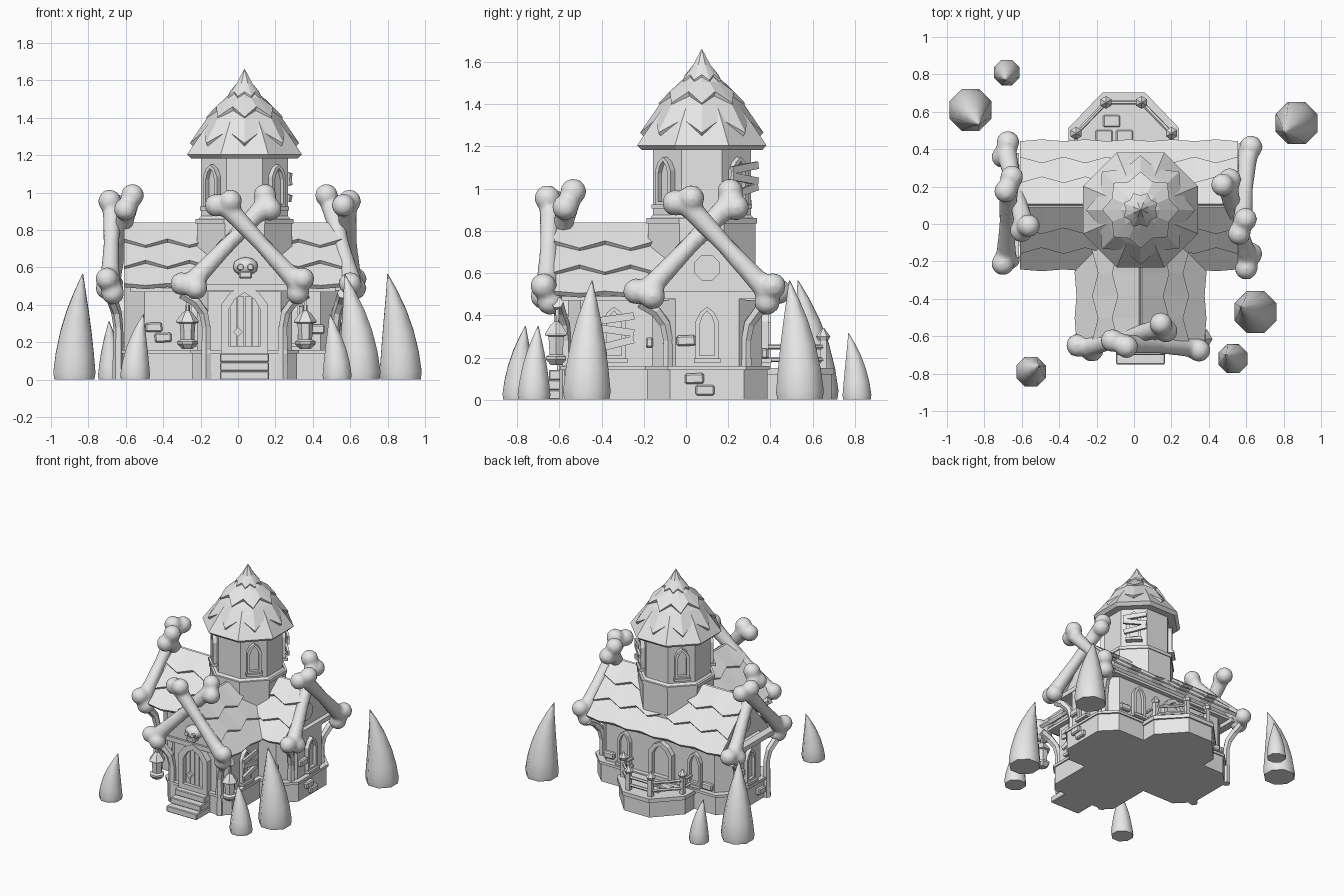
import bpy, bmesh, math, random
from mathutils import Matrix, Vector

if "Cube" in bpy.data.objects:
    bpy.data.objects.remove(bpy.data.objects["Cube"])

random.seed(4)
GREY = bpy.data.materials.new("stone grey")
GREY.diffuse_color = (0.8, 0.8, 0.8, 1)
GREY.use_nodes = True
GREY.node_tree.nodes["Principled BSDF"].inputs["Base Color"].default_value = GREY.diffuse_color


def finish(name, bm, M=Matrix(), smooth=False):
    bmesh.ops.recalc_face_normals(bm, faces=bm.faces)
    me = bpy.data.meshes.new(name)
    bm.to_mesh(me)
    bm.free()
    me.transform(M)
    me.materials.append(GREY)
    for p in me.polygons:
        p.use_smooth = smooth and len(p.vertices) < 5
    ob = bpy.data.objects.new(name, me)
    bpy.context.collection.objects.link(ob)
    return ob


def frame(x, y, z, deg=0):
    """Wall frame: local -y points out of the wall, 0 faces the front."""
    return Matrix.Translation((x, y, z)) @ Matrix.Rotation(math.radians(deg), 4, 'Z')


def box(name, c, size, M=Matrix(), tilt=0, bevel=0.0):
    bm = bmesh.new()
    T = Matrix.Translation(c) @ Matrix.Rotation(math.radians(tilt), 4, 'Y') @ Matrix.Diagonal((*size, 1))
    bmesh.ops.create_cube(bm, size=1, matrix=T)
    if bevel:
        bmesh.ops.bevel(bm, geom=bm.edges[:], offset=bevel, segments=1, affect='EDGES')
    return finish(name, bm, M)


def loft(name, rings, M=Matrix(), smooth=False, bm=None):
    """Closed solid through rings of equal point counts."""
    own = bm is None
    bm = bm or bmesh.new()
    vs = [[bm.verts.new(p) for p in r] for r in rings]
    n = len(vs[0])
    for a, b in zip(vs, vs[1:]):
        for i in range(n):
            bm.faces.new((a[i], a[(i + 1) % n], b[(i + 1) % n], b[i]))
    bm.faces.new(vs[0])
    bm.faces.new(vs[-1])
    return finish(name, bm, M, smooth) if own else None


def prism(name, pts, z0, z1, M=Matrix()):
    return loft(name, [[(x, y, z) for x, y in pts] for z in (z0, z1)], M)


def tube_rings(path, radii, sides):
    path = [Vector(p) for p in path]
    rings = []
    for i, p in enumerate(path):
        d = path[min(i + 1, len(path) - 1)] - path[max(i - 1, 0)]
        q = Vector((0, 0, 1)).rotation_difference(d)
        rings.append([p + q @ Vector((radii[i] * math.cos(a), radii[i] * math.sin(a), 0))
                      for a in (2 * math.pi * (k + .5) / sides for k in range(sides))])
    return rings


def chamfered(x0, x1, y0, y1, c):
    return [(x0 + c, y0), (x1 - c, y0), (x1, y0 + c), (x1, y1 - c),
            (x1 - c, y1), (x0 + c, y1), (x0, y1 - c), (x0, y0 + c)]


def octagon(r, z, turn=22.5, c=(0.035, 0.075)):
    return [(c[0] + r * math.cos(math.radians(turn + 45 * i)),
             c[1] + r * math.sin(math.radians(turn + 45 * i)), z) for i in range(8)]


def arch_frame(name, w, h, M, bar=0.02, depth=0.03):
    """Pointed frame around a recessed pane."""
    shape = lambda w, h, b: [(-w, b), (w, b), (w, h * .72), (w * .6, h * .9), (0, h),
                             (-w * .6, h * .9), (-w, h * .72)]
    o, i = shape(w, h, 0), shape(w - bar, h - bar, bar)
    bm = bmesh.new()
    loops = [[bm.verts.new((x, y, z)) for x, z in s] for s, y in
             ((o, 0.01), (o, -depth), (i, -depth), (i, 0.01))]
    for a, b in zip(loops, loops[1:]):
        for k in range(7):
            bm.faces.new((a[k], a[(k + 1) % 7], b[(k + 1) % 7], b[k]))
    finish(name + "_frame", bm, M)
    loft(name + "_pane", [[(x, y, z) for x, z in i] for y in (0.005, -0.006)], M)


def boards(name, M, h):
    for k, (z, t) in enumerate(((.3, -14), (.55, 8), (.78, -8))):
        box(f"{name}_{k}", (0.01, -0.045, h * z), (0.17, 0.018, 0.035), M, t)


def window(name, M, w=0.055, h=0.25, boarded=False):
    arch_frame(name, w, h, M)
    box(name + "_sill", (0, -0.02, -0.005), (w * 2.3, 0.05, 0.02), M)
    if boarded:
        boards(name + "_board", M, h)


# Horn spikes around the house: base x, base y, radius, tip x, tip y, height
for k, (bx, by, r, tx, ty, h) in enumerate((
        (-.875, .61, .122, -.83, .53, .565), (.87, .54, .122, .8, .49, .565),
        (.65, -.47, .122, .57, -.445, .565), (.53, -.72, .084, .49, -.70, .35),
        (-.55, -.79, .086, -.505, -.76, .35), (-.68, .81, .074, -.69, .77, .315))):
    ts = (0, .07, .25, .45, .65, .84, 1)
    path = [(bx + (tx - bx) * t * t, by + (ty - by) * t * t, h * t) for t in ts]
    rings = tube_rings(path, [r * f for f in (.95, 1, .9, .74, .52, .26, .02)], 8)
    rings[0] = [(p.x, p.y, 0) for p in rings[0]]
    loft(f"horn_spike_{k}", rings, smooth=True)

# Walls and plinths of the crossed wings
for nm, rect, c in (("main", (-.61, .55, -.16, .36), .11), ("front", (-.22, .29, -.56, .1), .06)):
    x0, x1, y0, y1 = rect
    prism(nm + "_walls", chamfered(*rect, c), 0, .5)
    prism(nm + "_plinth", chamfered(x0 - .025, x1 + .025, y0 - .025, y1 + .025, c), 0, .14)
    prism(nm + "_plinth_lip", chamfered(x0 - .035, x1 + .035, y0 - .035, y1 + .035, c), .14, .16)


# Gabled roofs: ridge along local x, three rows of pointed shingles per slope
def gable_roof(name, M, x0, x1, teeth, half=.32, ridge=.83, eave=.485):
    slope = Vector((0, half, eave - ridge))
    up = Vector((0, ridge - eave, half)).normalized()
    loft(name + "_gable", [[(x, -half * .92, .47), (x, half * .92, .47), (x, half * .92, .49), (x, 0, ridge),
                            (x, -half * .92, .49)] for x in (x0 + .035, x1 - .035)], M)
    for side in (1, -1):
        for row, (a, b, zig) in enumerate(((0, .30, .10), (.28, .63, .10), (.6, .99, .03))):
            bm = bmesh.new()
            prev = None
            for j in range(2 * teeth + 1):
                x = x0 + (x1 - x0) * j / (2 * teeth)
                z = b + zig * ((j + row) % 2)
                p, q = slope * a, slope * z + up * .024
                cur = [bm.verts.new((x, v.y * side, v.z + ridge)) for v in (p, q)]
                if prev:
                    bm.faces.new((prev[0], cur[0], cur[1], prev[1]) if side < 0 else
                                 (prev[1], cur[1], cur[0], prev[0]))
                prev = cur
            ob = finish(f"{name}_shingles_{row}", bm, M)
            sol = ob.modifiers.new("thick", 'SOLIDIFY')
            sol.thickness, sol.offset = .026, 0


gable_roof("main_roof", frame(0, .1, 0), -.61, .555, 5)
gable_roof("front_roof", frame(.035, 0, 0, 90), -.625, .1, 3)


# Crossed bones, gable beam, medallion and curved posts at three gable ends
def bone(name, a, b, M):
    a, b = Vector(a), Vector(b)
    d = (b - a).normalized()
    s = d.cross(Vector((0, 1, 0))).normalized()
    bm = bmesh.new()
    loft("", tube_rings([a.lerp(b, t) for t in (0, .2, .5, .8, 1)], (.058, .05, .043, .05, .056), 10), bm=bm)
    for p, e in ((a, -1), (b, 1)):
        for k in (-1, 1):
            c = p + s * k * .036 + d * e * (.012 + .018 * k) + Vector((0, k * .016, 0))
            bmesh.ops.create_icosphere(bm, subdivisions=2, radius=.064, matrix=Matrix.Translation(c))
    ob = finish(name, bm, M, True)
    rm = ob.modifiers.new("blend", 'REMESH')
    rm.mode, rm.voxel_size, rm.use_smooth_shade = 'VOXEL', .014, True
    sm = ob.modifiers.new("soften", 'SMOOTH')
    sm.factor, sm.iterations = .5, 4


ends = (("front", frame(.035, -.59, 0, 0), .04, .235, -.56 + .59),
        ("right", frame(.53, .1, 0, 90), .05, .215, .02),
        ("left", frame(-.62, .1, 0, -90), .035, .215, -.01))
for nm, M, lean, px, wall in ends:
    bone(nm + "_bone_over", (.29, -.03 - lean, .51), (-.105, -.05, .935), M)
    bone(nm + "_bone_under", (-.29, -.03 - lean, .51), (.115, .035, .94), M)
    box(nm + "_gable_beam", (0, wall - .015, .495), (.56, .06, .035), M)
    for s in (-1, 1):
        post = [(s * x, y + wall, z) for x, y, z in ((px - .03, -.01, 0), (px - .03, -.01, .28),
                (px - .015, -.02, .36), (px + .03, -.04, .42), (px + .1, -.05, .46))]
        loft(nm + "_post", tube_rings(post, (.032, .026, .028, .03, .03), 6), M)
for nm, M in (("right", frame(.525, .1, .625, 90)), ("left", frame(-.58, .1, .625, -90))):
    loft(nm + "_medallion", [[(.065 * math.cos(a), y, .065 * math.sin(a)) for a in
         (math.pi * (k + .5) / 4 for k in range(8))] for y in (.02, -.012)], M)

# Tower with flared foot and layered star-edged roof
ap = 1 / math.cos(math.pi / 8)
loft("tower", [octagon(r * ap, z) for r, z in ((.255, .5), (.255, .85), (.232, .875), (.232, 1.22))])
loft("tower_ledge", [octagon(.262 * ap, z) for z in (.835, .86)])
for k in range(4):
    a = 45 + 90 * k
    M = frame(.035 + .232 * math.sin(math.radians(a)), .075 - .232 * math.cos(math.radians(a)), .92, a)
    window(f"tower_window_{k}", M, .052, .23, boarded=(a == 135))


def star_tier(name, top, mid, low, turn, drop):
    """Cone tier whose lower rim alternates between long points and notches."""
    def ring(r, z, zig=0):
        pts = []
        for i in range(16):
            f = 1 - zig if i % 2 else 1
            if not zig:
                f = math.cos(math.pi / 8) if i % 2 else 1
            a = math.radians(turn + 22.5 * i)
            pts.append((.035 + r * f * math.cos(a), .075 + r * f * math.sin(a), z + (drop if zig and i % 2 else 0)))
        return pts
    loft(name, [ring(*top), ring(*mid), ring(*low, .2 if drop else 0),
                [(x * .93 + .035 * .07, y * .93 + .075 * .07, z - .022) for x, y, z in
                 ring(*low, .2 if drop else 0)]])


star_tier("tower_roof_eave", (.2, 1.38), (.255, 1.31), (.332, 1.205), 22.5, 0)
star_tier("tower_roof_middle", (.12, 1.49), (.2, 1.40), (.292, 1.265), 0, .065)
star_tier("tower_roof_upper", (.05, 1.55), (.105, 1.505), (.205, 1.405), 0, .055)
star_tier("tower_roof_cap", (.002, 1.66), (.045, 1.585), (.098, 1.515), 22.5, .025)

# Front door, steps and skull
D = frame(.035, -.56, .14)
arch_frame("front_door", .125, .365, D, .04, .05)
for k in range(4):
    box("door_plank", (-.06 + .04 * k, -.012, .16), (.036, .025, .29), D)
box("door_knocker", (-.035, -.035, .115), (.035, .02, .035), D, 45)
for k in range(3):
    box(f"step_{k}", (.035, -.65 + .025 * k, .0235 + .047 * k), (.262, .2 - .05 * k, .047), bevel=.005)
bm = bmesh.new()
bmesh.ops.create_icosphere(bm, subdivisions=2, radius=.06,
                           matrix=Matrix.Translation((.04, -.6, .605)) @ Matrix.Diagonal((1.15, 1, .85, 1)))
finish("skull", bm, smooth=True)
box("skull_jaw", (.04, -.62, .56), (.07, .06, .04), bevel=.008)
for s in (-1, 1):
    loft("skull_eye", tube_rings([(.04 + s * .026, -.64, .602), (.04 + s * .026, -.664, .602)], (.02, .015), 8))

# Lanterns hanging at the front corners
for x in (-.27, .36):
    L = [(.012, .4), (.012, .37), (.03, .355), (.06, .315), (.06, .305), (.042, .3), (.036, .215),
         (.055, .205), (.055, .19), (.03, .165)]
    loft("lantern", [[(x + r * math.cos(a * math.pi / 3), -.615 + r * math.sin(a * math.pi / 3), z)
                      for a in range(6)] for r, z in L])
    box("lantern_hook", (x, -.61, .42), (.015, .015, .08))

# Wall windows
for nm, M, b in (("right_end", frame(.55, .1, .19, 90), 0), ("left_end", frame(-.61, .1, .19, -90), 0),
                 ("front_wing_right", frame(.29, -.34, .19, 90), 1), ("front_wing_left", frame(-.22, -.34, .19, -90), 1),
                 ("back_left", frame(-.34, .36, .19, 180), 0), ("back_right", frame(.27, .36, .19, 180), 0)):
    window(nm + "_window", M, boarded=b)

# Back porch with door and railing
porch = [(-.34, .34), (.23, .34), (.23, .5), (.055, .69), (-.165, .69), (-.34, .5)]
prism("porch", porch, 0, .12)
prism("porch_lip", [(-.055 + (x + .055) * 1.04, y + .012) for x, y in porch], .12, .15)
arch_frame("back_door", .1, .3, frame(-.055, .36, .15, 180), .03, .04)
rail = [(-.31, .485), (-.15, .65), (.04, .65), (.2, .485)]
for x, y in rail:
    box("rail_post", (x, y, .215), (.032, .032, .14))
    loft("rail_finial", tube_rings([(x, y, .28), (x, y, .3), (x, y, .34)], (.024, .034, .004), 6))
for a, b in zip([(-.31, .38)] + rail, rail + [(.2, .38)]):
    for z in (.19, .25):
        loft("rail_bar", tube_rings([(*a, z), (*b, z)], (.012, .012), 6))

# Loose stone blocks set in the walls and porch floor
for x, y, z, deg in ((-.45, -.165, .28, 0), (-.4, -.165, .225, 0), (.42, -.165, .27, 0), (.555, 0, .28, 90),
                     (.58, .04, .1, 90), (.58, .09, .045, 90), (-.615, .22, .29, -90), (-.64, 0, .08, -90),
                     (-.45, .365, .2, 180), (.4, .365, .22, 180)):
    box("stone_block", (0, -.008, 0), (.09, .035, .05), frame(x, y, z, deg), random.uniform(-3, 3), .008)
for x, y in ((-.12, .55), (-.16, .47), (-.05, .47)):
    box("porch_paver", (x, y, .152), (.09, .065, .02), bevel=.006)
